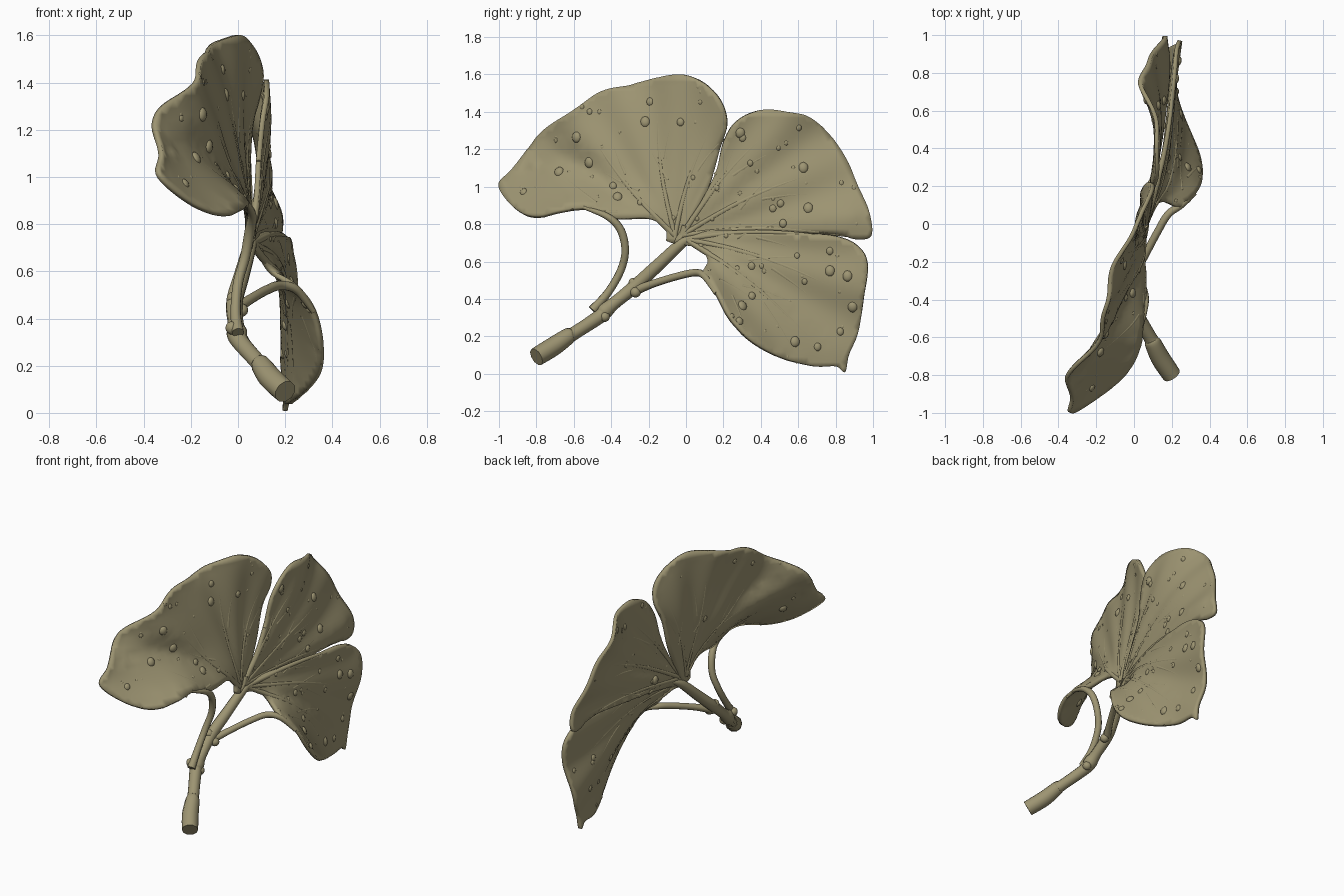
import bpy, bmesh, math, random
from mathutils import Vector
from mathutils.bvhtree import BVHTree
from mathutils.geometry import delaunay_2d_cdt

random.seed(4)
if "Cube" in bpy.data.objects:
    bpy.data.objects.remove(bpy.data.objects["Cube"])

olive = bpy.data.materials.new("olive_bronze")
olive.use_nodes = True
colour = (0.34, 0.30, 0.17, 1)
olive.diffuse_color = colour
olive.node_tree.nodes["Principled BSDF"].inputs["Base Color"].default_value = colour


def smooth_path(points, steps, closed=False):
    """Catmull-Rom samples through points of any dimension."""
    pts = [Vector(p) for p in points]
    n = len(pts)
    get = (lambda i: pts[i % n]) if closed else (lambda i: pts[max(0, min(n - 1, i))])
    out = []
    for i in range(n if closed else n - 1):
        a, b, c, d = (get(i + k) for k in (-1, 0, 1, 2))
        for s in range(steps):
            t = s / steps
            out.append(b + (c - a) * (t / 2) + (2 * a - 5 * b + 4 * c - d) * (t * t / 2)
                       + (3 * b - a - 3 * c + d) * (t ** 3 / 2))
    return out if closed else out + [pts[-1]]


def add_mesh(name, bm):
    mesh = bpy.data.meshes.new(name)
    bm.to_mesh(mesh)
    mesh.materials.append(olive)
    obj = bpy.data.objects.new(name, mesh)
    bpy.context.collection.objects.link(obj)
    for poly in mesh.polygons:
        poly.use_smooth = True
    return obj


def add_tubes(name, paths):
    """Each path is a list of (x, y, z, radius)."""
    curve = bpy.data.curves.new(name, "CURVE")
    curve.dimensions = "3D"
    curve.bevel_depth = 1
    curve.bevel_resolution = 3
    curve.use_fill_caps = True
    curve.materials.append(olive)
    for path in paths:
        spline = curve.splines.new("POLY")
        spline.points.add(len(path) - 1)
        for point, p in zip(spline.points, path):
            point.co = (p[0], p[1], p[2], 1)
            point.radius = p[3]
        spline.use_smooth = True
    obj = bpy.data.objects.new(name, curve)
    bpy.context.collection.objects.link(obj)


def add_lobe(name, outline, folds, base, drop_count):
    """A thin lobe; points are (y, z, x), the sheet is relaxed between rim and folds."""
    rim = smooth_path(outline, 7, True)
    pins = rim + [p for fold in folds for p in smooth_path(fold, 8)]
    flat = [Vector((p[0], p[1])) for p in pins]
    lo = [min(p[k] for p in flat) for k in (0, 1)]
    hi = [max(p[k] for p in flat) for k in (0, 1)]
    step = 0.027
    for i in range(int((hi[0] - lo[0]) / step)):
        for j in range(int((hi[1] - lo[1]) / step)):
            q = Vector((lo[0] + (i + 0.5 * (j % 2)) * step, lo[1] + j * step))
            if min((q - f).length for f in flat[:len(pins)]) > 0.014:
                flat.append(q)
    verts, _, faces, *_ = delaunay_2d_cdt(flat, [], [list(range(len(rim)))], 1, 1e-5)
    bm = bmesh.new()
    fixed = set()
    for q in verts:
        near = sorted(((q - Vector((p[0], p[1]))).length, p[2]) for p in pins)[:6]
        weights = [1 / (d * d + 1e-9) for d, _ in near]
        x = sum(w * n[1] for w, n in zip(weights, near)) / sum(weights)
        v = bm.verts.new((x, q[0], q[1]))
        if near[0][0] < 0.001:
            fixed.add(v)
    bm.verts.ensure_lookup_table()
    for f in faces:
        bm.faces.new([bm.verts[i] for i in f])
    for v in [v for v in bm.verts if not v.link_faces]:
        fixed.discard(v)
        bm.verts.remove(v)

    # Relax the sheet, then soften the folds
    links = {v: [e.other_vert(v) for e in v.link_edges] for v in bm.verts}
    for turn in range(200):
        for v, around in links.items():
            if v not in fixed or (turn > 194 and not v.is_boundary):
                v.co.x = sum(o.co.x for o in around) / len(around)

    # Gentle pleats fanning out from the leaf base
    for v in bm.verts:
        dy, dz = v.co.y - base[0], v.co.z - base[1]
        v.co.x += 0.012 * math.hypot(dy, dz) * math.sin(17 * math.atan2(dz, dy))
    for f in bm.faces:
        f.normal_update()
        if f.normal.x < 0:
            f.normal_flip()
    bm.normal_update()
    sheet = add_mesh(name, bm)
    solid = sheet.modifiers.new("thickness", "SOLIDIFY")
    solid.thickness = 0.022
    solid.offset = 0

    # Veins fan from the base, with side branches
    tree = BVHTree.FromBMesh(bm)

    def vein(start, end, bend, radius):
        path = []
        side = Vector((start[1] - end[1], end[0] - start[0])) * bend
        for k in range(19):
            t = k / 18
            q = Vector(start).lerp(Vector(end), t) + side * math.sin(math.pi * t)
            hit = tree.ray_cast(Vector((-3, q[0], q[1])), Vector((1, 0, 0)))[0]
            if hit:
                path.append((hit.x, hit.y, hit.z, 0.0105 + radius * (1 - t)))
            elif path:
                break
        return path

    veins = []
    origin = Vector(base)
    for p in outline[1::3]:
        tip = origin.lerp(Vector(p[:2]), 0.88)
        if (tip - origin).length < 0.4:
            continue
        veins.append(vein(origin, tip, 0.04, 0.007))
        along = tip - origin
        for t, turn in ((0.4, 0.35), (0.55, -0.35)):
            fork = origin + along * t
            spread = Vector((along.x * math.cos(turn) - along.y * math.sin(turn),
                             along.x * math.sin(turn) + along.y * math.cos(turn)))
            veins.append(vein(fork, fork + spread * 0.4, 0.03, 0.003))
    add_tubes(name + "_veins", [v for v in veins if len(v) > 2])

    # Flattened dew drops sitting on the sheet
    drops = bmesh.new()
    inner = [v for v in bm.verts if not v.is_boundary]
    for v in random.sample(inner, drop_count):
        r = random.choice((0.011, 0.012, 0.014, 0.017, 0.021, 0.027))
        made = bmesh.ops.create_icosphere(drops, subdivisions=2, radius=r)["verts"]
        centre = v.co + v.normal * 0.006 * random.choice((1, 1, 1, -1))
        for d in made:
            d.co -= v.normal * d.co.dot(v.normal) * 0.35
            d.co.z *= 1.15
            d.co += centre
    add_mesh(name + "_dew", drops)
    drops.free()
    bm.free()


# Leaf lobes
add_lobe(
    "front_lobe",
    [(-.03, .71, .05), (-.1, .71, .05), (-.11, .77, .05), (-.2, .83, .05), (-.38, .83, .06),
     (-.52, .88, .05), (-.66, .87, .03), (-.8, .84, -.06), (-.91, .88, -.19), (-1, 1, -.32),
     (-.93, 1.09, -.33), (-.84, 1.2, -.36), (-.76, 1.3, -.31), (-.6, 1.41, -.18),
     (-.45, 1.51, -.15), (-.3, 1.54, -.13), (-.16, 1.58, -.07), (-.02, 1.6, 0),
     (.1, 1.55, .07), (.19, 1.45, .09), (.22, 1.33, .08), (.18, 1.2, .05), (.13, 1.02, .05),
     (.05, .85, .05)],
    [[(-.84, 1.1, -.33), (-.68, 1.13, -.25), (-.5, 1.07, -.15), (-.3, .94, -.02)],
     [(-.7, 1.25, -.22), (-.56, 1.22, -.13), (-.4, 1.12, -.06)]],
    (-.06, .74), 36)
add_lobe(
    "back_upper_lobe",
    [(-.06, .7, .05), (0, .8, .06), (.08, .92, .08), (.16, 1.08, .09), (.2, 1.24, .1),
     (.27, 1.35, .12), (.4, 1.41, .13), (.54, 1.4, .11), (.66, 1.37, .07), (.77, 1.27, .04),
     (.86, 1.14, .07), (.92, 1, .12), (.98, .86, .15), (.99, .74, .16), (.91, .72, .17),
     (.78, .75, .17), (.5, .74, .14), (.25, .73, .1), (.06, .71, .07)],
    [[(.2, .9, .1), (.36, 1.06, .12), (.5, 1.24, .13)],
     [(.5, .8, .15), (.75, .83, .18), (.91, .83, .19)]],
    (-.02, .74), 38)
add_lobe(
    "back_lower_lobe",
    [(-.04, .7, .05), (.12, .76, .09), (.35, .76, .15), (.6, .75, .19), (.78, .74, .21),
     (.91, .69, .23), (.97, .59, .25), (.95, .4, .22), (.92, .22, .2), (.87, .1, .19),
     (.85, .01, .19), (.8, .04, .2), (.68, .04, .23), (.5, .09, .29), (.34, .18, .34),
     (.23, .3, .35), (.16, .43, .32), (.09, .53, .25), (.12, .6, .14), (.07, .67, .09)],
    [[(.22, .6, .15), (.4, .46, .19), (.6, .32, .19), (.76, .17, .19)]],
    (0, .72), 40)

# Stem with a swollen foot, and the side stalks
add_tubes("main_stem", [smooth_path(
    [(.2, -.8, .09, .05), (.14, -.71, .145, .051), (.1, -.63, .2, .044),
     (.085, -.6, .215, .036), (.01, -.47, .3, .038), (-.005, -.43, .34, .044),
     (-.01, -.38, .38, .034), (-.015, -.27, .47, .036), (.015, -.15, .58, .034),
     (.05, -.02, .7, .028), (.07, .06, .74, .012)], 8)])
add_tubes("front_stalk", [smooth_path(
    [(0, -.5, .34, .026), (-.01, -.42, .43, .022), (0, -.35, .55, .021),
     (.03, -.325, .66, .021), (.05, -.35, .77, .022), (.06, -.42, .84, .018),
     (.04, -.55, .89, .009)], 8)])
add_tubes("back_stalk", [smooth_path(
    [(-.01, -.28, .44, .026), (.05, -.18, .48, .021), (.12, -.05, .52, .02),
     (.18, .05, .54, .02), (.25, .1, .52, .018), (.32, .16, .43, .012)], 8)])

# Low buds at the stem joints
buds = bmesh.new()
for x, y, z in ((.02, -.435, .305), (-.025, -.47, .36), (.015, -.27, .435), (-.02, -.28, .485)):
    ball = bmesh.ops.create_icosphere(buds, subdivisions=3, radius=0.028)["verts"]
    bmesh.ops.translate(buds, verts=ball, vec=(x, y, z))
add_mesh("stem_buds", buds)
buds.free()
